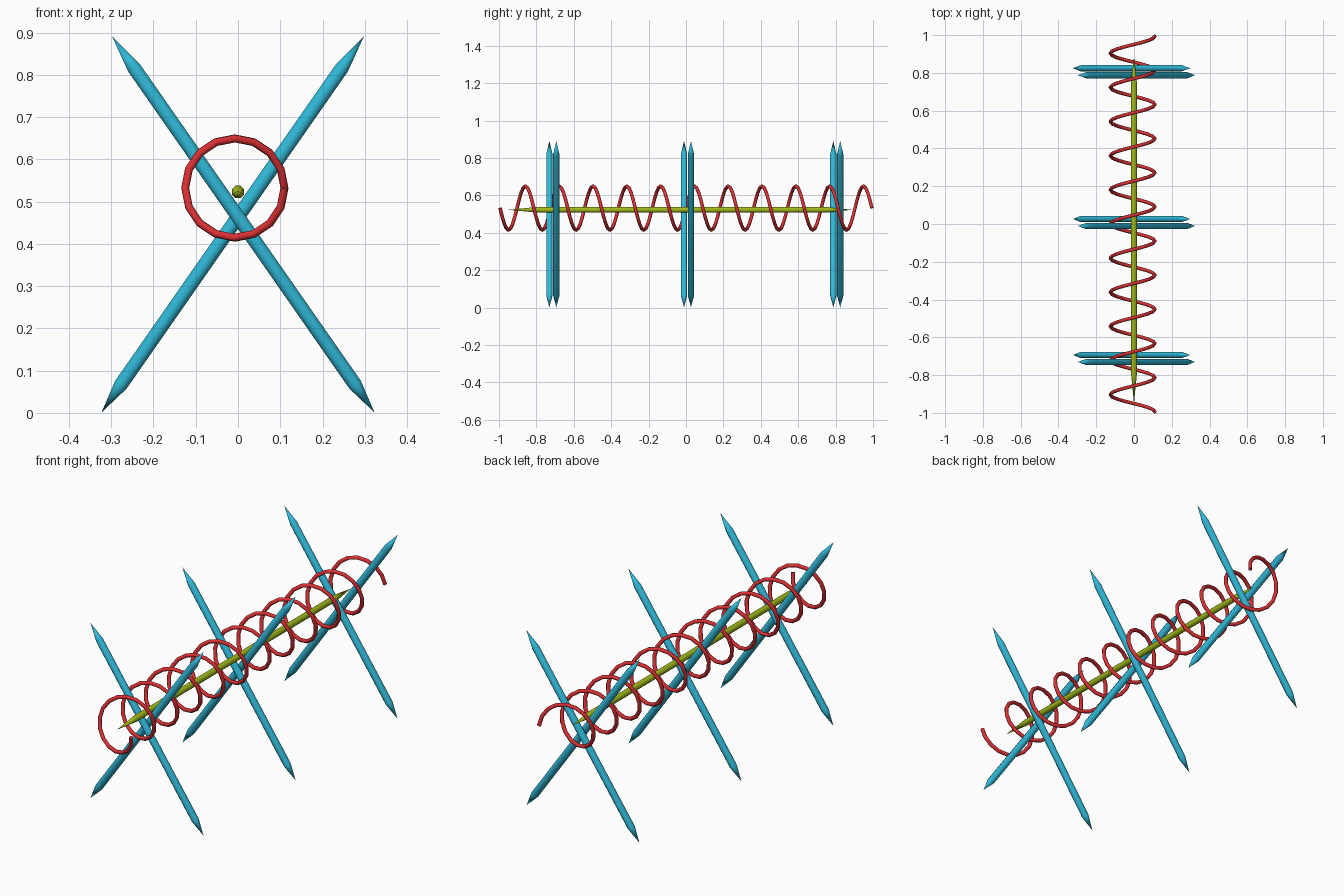
import bpy, bmesh, math
from mathutils import Vector

if "Cube" in bpy.data.objects:
    bpy.data.objects.remove(bpy.data.objects["Cube"])


def material(name, rgb):
    m = bpy.data.materials.new(name)
    m.diffuse_color = (*rgb, 1)
    m.use_nodes = True
    m.node_tree.nodes["Principled BSDF"].inputs["Base Color"].default_value = m.diffuse_color
    return m


RED = material("red", (0.70, 0.03, 0.035))
CYAN = material("cyan", (0.03, 0.48, 0.68))
LIME = material("lime", (0.36, 0.49, 0.01))


def smooth(ob):
    bpy.ops.object.select_all(action='DESELECT')
    ob.select_set(True)
    bpy.context.view_layer.objects.active = ob
    bpy.ops.object.shade_smooth_by_angle(angle=math.radians(50))


def pointed_rod(name, start, end, radius, tip_a, tip_b, mat, sides=8):
    """Round rod sharpened at both ends, running from start to end."""
    start, end = Vector(start), Vector(end)
    axis = end - start
    length = axis.length
    rot = axis.to_track_quat('Z', 'Y')
    bm = bmesh.new()

    def ring(h):
        return [bm.verts.new(start + rot @ Vector((
            radius * math.cos(2 * math.pi * (i + 0.5) / sides),
            radius * math.sin(2 * math.pi * (i + 0.5) / sides), h)))
            for i in range(sides)]

    a, b = bm.verts.new(start), bm.verts.new(end)
    lo, hi = ring(tip_a), ring(length - tip_b)
    for i in range(sides):
        j = (i + 1) % sides
        bm.faces.new((a, lo[j], lo[i]))
        bm.faces.new((lo[i], lo[j], hi[j], hi[i]))
        bm.faces.new((hi[i], hi[j], b))
    bmesh.ops.recalc_face_normals(bm, faces=bm.faces)
    me = bpy.data.meshes.new(name)
    bm.to_mesh(me)
    bm.free()
    ob = bpy.data.objects.new(name, me)
    bpy.context.collection.objects.link(ob)
    me.materials.append(mat)
    smooth(ob)
    return ob


# Three pairs of crossed stakes, each pair just touching
for label, y in (("front", -0.712), ("middle", 0.008), ("back", 0.806)):
    for side, s in (("right", 1), ("left", -1)):
        yy = y + 0.0185 * s
        pointed_rod(f"{label}_{side}_stake", (-0.323 * s, yy, 0.001),
                    (0.298 * s, yy, 0.891), 0.0178, 0.08, 0.09, CYAN)

# Horizontal pole resting in the crossings
pointed_rod("cross_pole", (0, -0.95, 0.523), (0, 0.885, 0.523),
            0.0158, 0.15, 0.13, LIME)

# Wire coil around the pole: 11 turns of 16 segments
TURNS, STEPS, R = 11, 16, 0.1175
cu = bpy.data.curves.new("wire_coil", 'CURVE')
cu.dimensions = '3D'
cu.bevel_depth = 0.0095
cu.bevel_resolution = 2
cu.use_fill_caps = True
sp = cu.splines.new('POLY')
n = TURNS * STEPS
sp.points.add(n)
for i, p in enumerate(sp.points):
    t = 2 * math.pi * i / STEPS
    p.co = (-0.0075 + R * math.cos(t), -0.994 + 1.988 * i / n,
            0.532 - R * math.sin(t), 1)
coil = bpy.data.objects.new("wire_coil", cu)
bpy.context.collection.objects.link(coil)
cu.materials.append(RED)
bpy.ops.object.select_all(action='DESELECT')
coil.select_set(True)
bpy.context.view_layer.objects.active = coil
bpy.ops.object.convert(target='MESH')
smooth(bpy.context.view_layer.objects.active)
